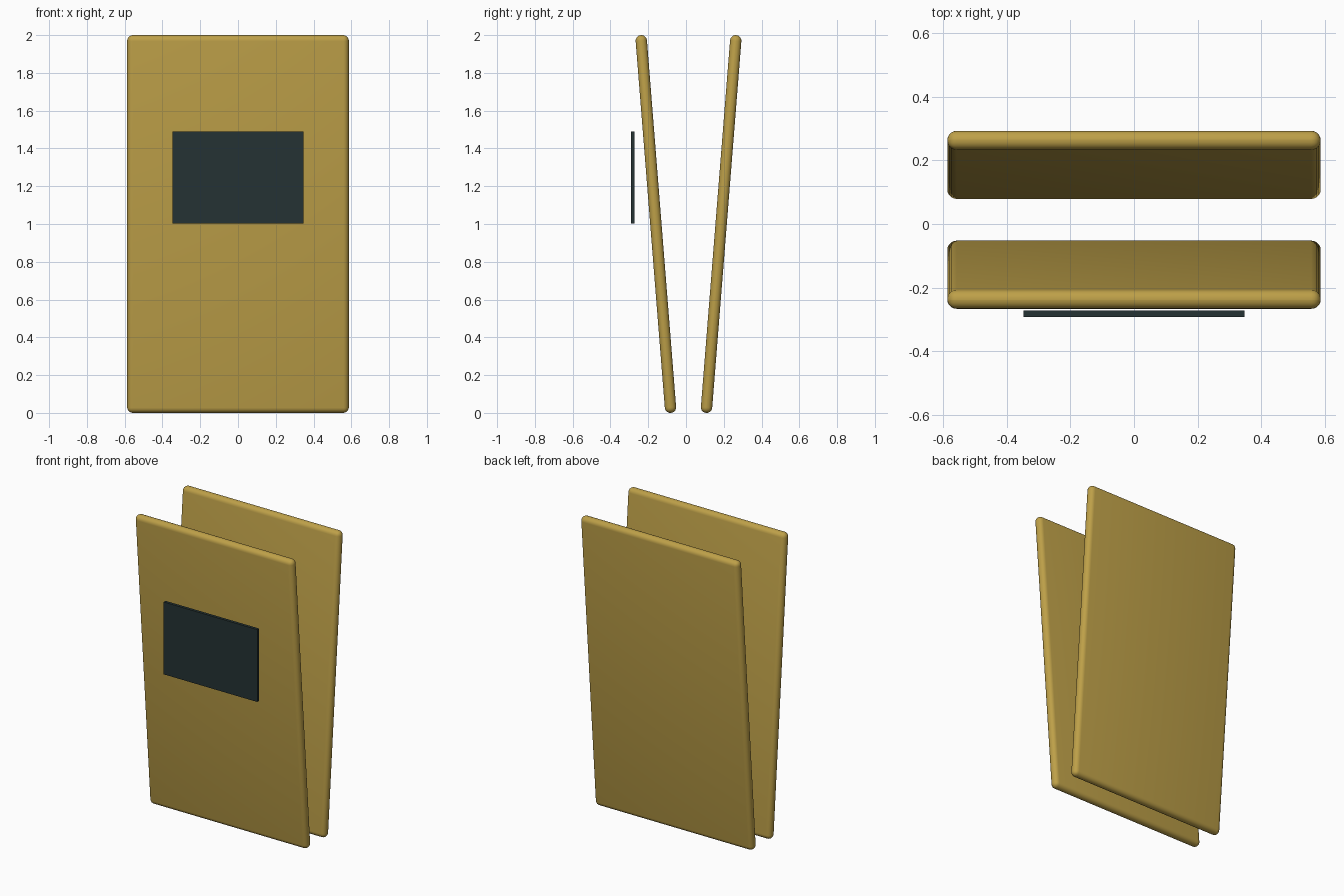
import bpy
import math

if "Cube" in bpy.data.objects:
    bpy.data.objects.remove(bpy.data.objects["Cube"])


def material(name, rgb):
    mat = bpy.data.materials.new(name)
    mat.diffuse_color = (*rgb, 1.0)
    mat.use_nodes = True
    mat.node_tree.nodes["Principled BSDF"].inputs["Base Color"].default_value = mat.diffuse_color
    return mat


def box(name, size, location, mat, tilt=0.0):
    bpy.ops.mesh.primitive_cube_add(size=1, location=location)
    obj = bpy.context.object
    obj.name = name
    obj.scale = size
    bpy.ops.object.transform_apply(location=False, rotation=False, scale=True)
    obj.rotation_euler.x = tilt
    obj.data.materials.append(mat)
    return obj


ochre = material("ochre_board", (0.51, 0.35, 0.065))
slate = material("dark_slate", (0.018, 0.032, 0.033))

THICK = 0.06
TILT = math.radians(4.55)
HEIGHT = THICK + (2.0 - THICK) / math.cos(TILT)

# Two rounded boards leaning apart towards the top
for name, y, side in (("front_board", -0.1595, 1), ("back_board", 0.186, -1)):
    board = box(name, (1.174, THICK, HEIGHT), (0, y, 1.0), ochre, side * TILT)
    bevel = board.modifiers.new("rounded_edges", 'BEVEL')
    bevel.width = THICK * 0.495
    bevel.segments = 5
    bpy.ops.object.modifier_apply(modifier=bevel.name)
    bpy.ops.object.shade_smooth_by_angle(angle=math.radians(30))

# Upright dark panel just in front of the front board
box("display_panel", (0.696, 0.02, 0.486), (0, -0.282, 1.246), slate)
